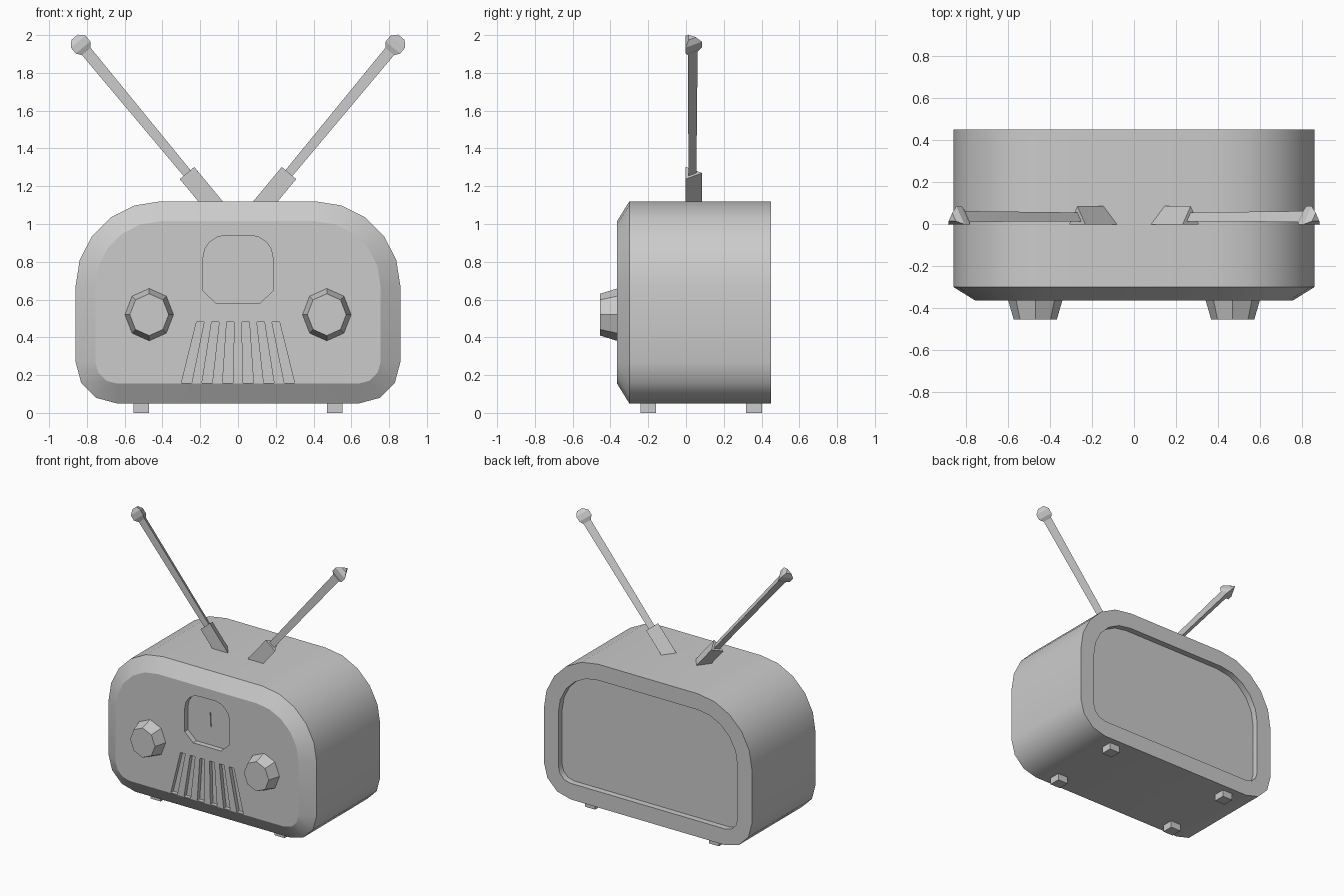
import bpy, bmesh, math
from mathutils import Vector

if "Cube" in bpy.data.objects:
    bpy.data.objects.remove(bpy.data.objects["Cube"])

grey = bpy.data.materials.new("light_grey")
grey.diffuse_color = (0.6, 0.6, 0.6, 1)
grey.use_nodes = True
grey.node_tree.nodes["Principled BSDF"].inputs["Base Color"].default_value = grey.diffuse_color


def make(name, loft_sets):
    """Each set is a list of rings (equal point counts), skinned and capped."""
    bm = bmesh.new()
    for rings in loft_sets:
        loops = [[bm.verts.new(p) for p in ring] for ring in rings]
        n = len(loops[0])
        for a, b in zip(loops, loops[1:]):
            for i in range(n):
                j = (i + 1) % n
                bm.faces.new((a[i], a[j], b[j], b[i]))
        bm.faces.new(loops[0][::-1])
        bm.faces.new(loops[-1])
    bmesh.ops.recalc_face_normals(bm, faces=bm.faces)
    me = bpy.data.meshes.new(name)
    bm.to_mesh(me)
    bm.free()
    me.materials.append(grey)
    ob = bpy.data.objects.new(name, me)
    bpy.context.collection.objects.link(ob)
    return ob


def plate(pts, y0, y1):
    return [[(x, y, z) for x, z in pts] for y in (y0, y1)]


def mirrored(half):
    """Right half outline, top to bottom, completed on the left."""
    return half + [(-x, z) for x, z in half[::-1]]


def arc(cx, cz, r, a0, a1, n):
    return [(cx + r * math.cos(math.radians(a0 + (a1 - a0) * i / n)),
             cz + r * math.sin(math.radians(a0 + (a1 - a0) * i / n))) for i in range(n + 1)]


def outline(inset, y):
    half = arc(0.41, 0.67, 0.45 - inset, 90, 0, 5) + arc(0.64, 0.27, 0.22 - inset, 0, -90, 3)
    return [(x, y, z) for x, z in mirrored(half)]


# Cabinet: bevelled front, rounded shell, recessed back
cabinet = make("cabinet", [[outline(0.105, -0.365), outline(0, -0.30), outline(0, 0.45),
                            outline(0.12, 0.45), outline(0.12, 0.405)]])

# Dial window and tapered grille slots cut into the front
dial = mirrored(arc(0.065, 0.82, 0.12, 90, 0, 4) + [(0.185, 0.645), (0.115, 0.58)])
cuts = [plate(dial, -0.45, -0.325)]
for i in range(0, 11, 2):
    a, b = i / 5.5 - 1, (i + 1) / 5.5 - 1
    cuts.append(plate([(0.3 * a, 0.158), (0.3 * b, 0.158), (0.22 * b, 0.48), (0.22 * a, 0.48)],
                      -0.45, -0.335))
cutter = make("front_cutter", cuts)
cutter.hide_render = True
mod = cabinet.modifiers.new("front_cuts", "BOOLEAN")
mod.operation = "DIFFERENCE"
mod.solver = "EXACT"
mod.object = cutter
bpy.ops.object.select_all(action="DESELECT")
bpy.context.view_layer.objects.active = cabinet
cabinet.select_set(True)
bpy.ops.object.modifier_apply(modifier=mod.name)
bpy.data.objects.remove(cutter)
bpy.ops.object.shade_smooth_by_angle(angle=math.radians(30.3))

# Dial needle
make("dial_needle", [plate([(-0.008, 0.715), (0.008, 0.715), (0.002, 0.825), (-0.002, 0.825)],
                           -0.332, -0.324)])


def tri_tube(name, side, steps):
    """Three-sided tube along the aerial axis; steps are (distance, half width)."""
    axis = Vector((0.638 * side, 0, 0.770))
    across = Vector((0.770, 0, -0.638 * side))
    rings = []
    for d, h in steps:
        c = Vector((0.27 * side, 0.027, 1.27)) + axis * d
        r = h / math.cos(math.radians(30))
        rings.append([c + across * h - Vector((0, r / 2, 0)),
                      c + Vector((0, r, 0)),
                      c - across * h - Vector((0, r / 2, 0))])
    return make(name, [rings])


for side, tag in ((1, "right"), (-1, "left")):
    # Tapered octagonal knob
    rings = []
    for y, s in ((-0.36, 1.0), (-0.455, 0.79)):
        rings.append([(0.47 * side + 0.13 * s * math.cos(k * math.pi / 4), y,
                       0.52 + 0.14 * s * math.sin(k * math.pi / 4)) for k in range(8)])
    make("knob_" + tag, [rings])

    # Aerial: socket, rod and tip
    tri_tube("aerial_socket_" + tag, side, [(-0.27, 0.05), (0, 0.05)])
    tri_tube("aerial_rod_" + tag, side, [(-0.02, 0.024), (0.85, 0.03)])
    tri_tube("aerial_tip_" + tag, side,
             [(0.833, 0.028), (0.863, 0.05), (0.903, 0.05), (0.933, 0.022)])

    # Feet
    for y, end in ((-0.20, "front"), (0.36, "back")):
        x = 0.512 * side
        make("foot_%s_%s" % (end, tag), [plate([(x - 0.042, 0), (x + 0.042, 0),
                                                (x + 0.042, 0.06), (x - 0.042, 0.06)],
                                               y - 0.042, y + 0.042)])
